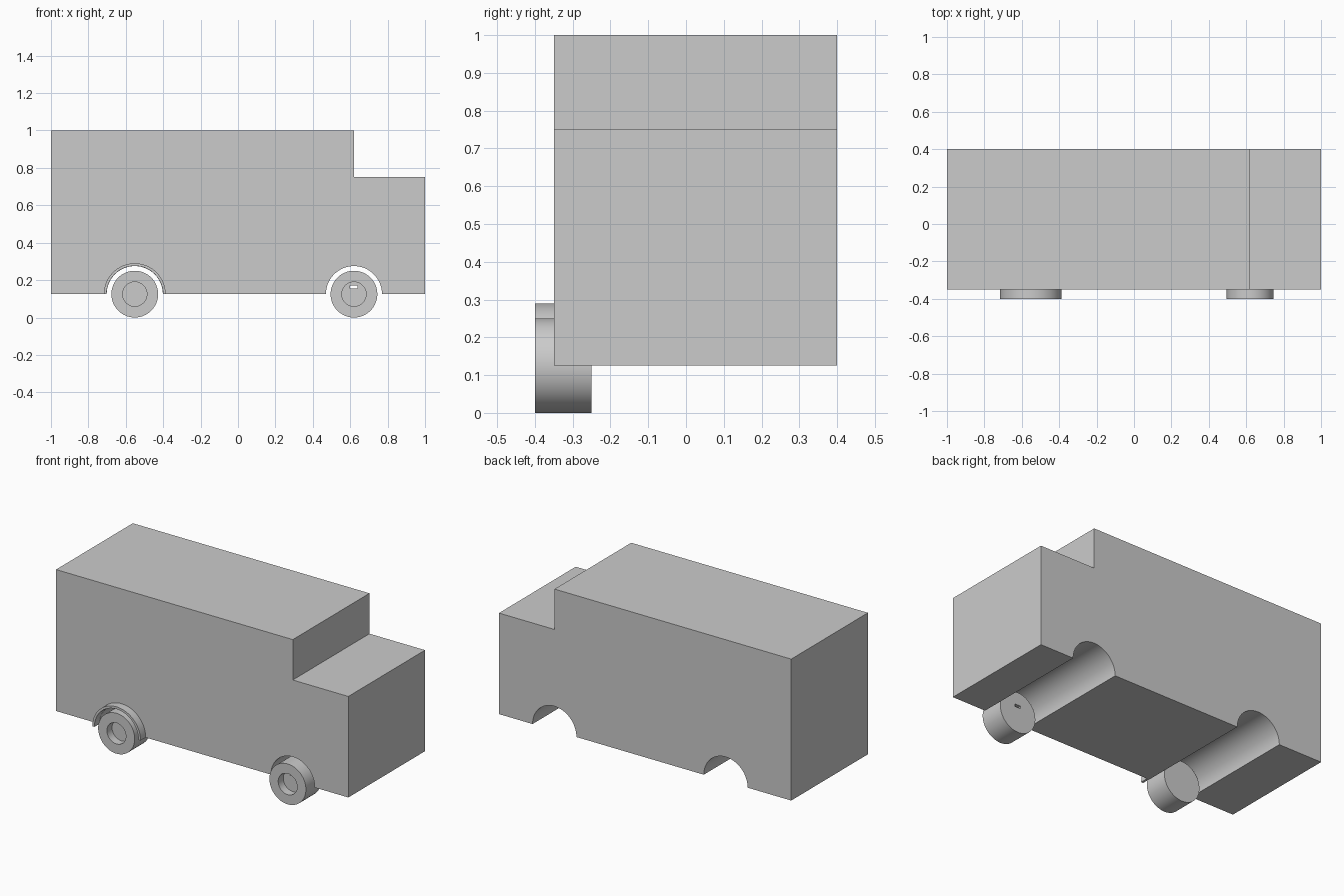
import bpy, bmesh, math
from mathutils import Vector

cube = bpy.data.objects.get("Cube")
if cube:
    bpy.data.objects.remove(cube, do_unlink=True)

AXLE_Z = 0.125
REAR_X, FRONT_X = -0.552, 0.62
SIDE_Y = -0.35
OUTER_Y = -0.4

grey = bpy.data.materials.new("plain grey")
grey.use_nodes = True
colour = (0.6, 0.6, 0.6, 1)
grey.diffuse_color = colour
grey.node_tree.nodes["Principled BSDF"].inputs["Base Color"].default_value = colour


def arc(cx, radius, steps=48):
    """Half circle over the axle, from left to right."""
    angles = [math.pi * (1 - i / steps) for i in range(steps + 1)]
    return [(cx + radius * math.cos(a), AXLE_Z + radius * math.sin(a)) for a in angles]


def finish(name, bm):
    bmesh.ops.recalc_face_normals(bm, faces=bm.faces)
    mesh = bpy.data.meshes.new(name)
    bm.to_mesh(mesh)
    bm.free()
    mesh.materials.append(grey)
    obj = bpy.data.objects.new(name, mesh)
    bpy.context.collection.objects.link(obj)
    return obj


def smooth(obj):
    bpy.ops.object.select_all(action='DESELECT')
    obj.select_set(True)
    bpy.context.view_layer.objects.active = obj
    bpy.ops.object.shade_smooth_by_angle(angle=math.radians(30))


def extrude_outline(name, points, y0, y1):
    """Extrude an x-z outline along y."""
    bm = bmesh.new()
    face = bm.faces.new([bm.verts.new((x, y0, z)) for x, z in points])
    ext = bmesh.ops.extrude_face_region(bm, geom=[face])
    verts = [v for v in ext["geom"] if isinstance(v, bmesh.types.BMVert)]
    bmesh.ops.translate(bm, verts=verts, vec=(0, y1 - y0, 0))
    return finish(name, bm)


def make_wheel(name, x):
    """Spin a tyre profile with a recessed hub on its outer side."""
    hub_y = OUTER_Y + 0.05
    profile = [(0, hub_y), (0.065, hub_y), (0.065, OUTER_Y),
               (0.125, OUTER_Y), (0.125, -0.25), (0, -0.25)]
    bm = bmesh.new()
    verts = [bm.verts.new((x + r, y, AXLE_Z)) for r, y in profile]
    edges = [bm.edges.new(pair) for pair in zip(verts, verts[1:])]
    bmesh.ops.spin(bm, geom=verts + edges, cent=(x, 0, AXLE_Z), axis=(0, 1, 0),
                   angle=math.tau, steps=64)
    bmesh.ops.remove_doubles(bm, verts=bm.verts, dist=0.0001)
    return finish(name, bm)


# Van body: tall box, low bonnet and wheel arches cut right across
outline = [(-1, AXLE_Z)] + arc(REAR_X, 0.15) + arc(FRONT_X, 0.15)
outline += [(1, AXLE_Z), (1, 0.75), (FRONT_X, 0.75), (FRONT_X, 1), (-1, 1)]
body = extrude_outline("body", outline, SIDE_Y, 0.4)

# Rear wheel flare
flare = extrude_outline("rear_arch_flare",
                        arc(REAR_X, 0.165) + arc(REAR_X, 0.151)[::-1], OUTER_Y, SIDE_Y)

# Wheels on one side only
rear_wheel = make_wheel("rear_wheel", REAR_X)
front_wheel = make_wheel("front_wheel", FRONT_X)

# Small slot through the front wheel hub
bpy.ops.mesh.primitive_cube_add(size=1, location=(FRONT_X, -0.3, AXLE_Z + 0.039))
slot = bpy.context.object
slot.name = "slot_cutter"
slot.scale = (0.04, 0.3, 0.016)
slot.hide_render = True
bpy.context.view_layer.objects.active = front_wheel
cut = front_wheel.modifiers.new("slot", 'BOOLEAN')
cut.operation = 'DIFFERENCE'
cut.solver = 'EXACT'
cut.object = slot
bpy.ops.object.modifier_apply(modifier=cut.name)
bpy.data.objects.remove(slot, do_unlink=True)

for part in (body, flare, rear_wheel, front_wheel):
    smooth(part)
